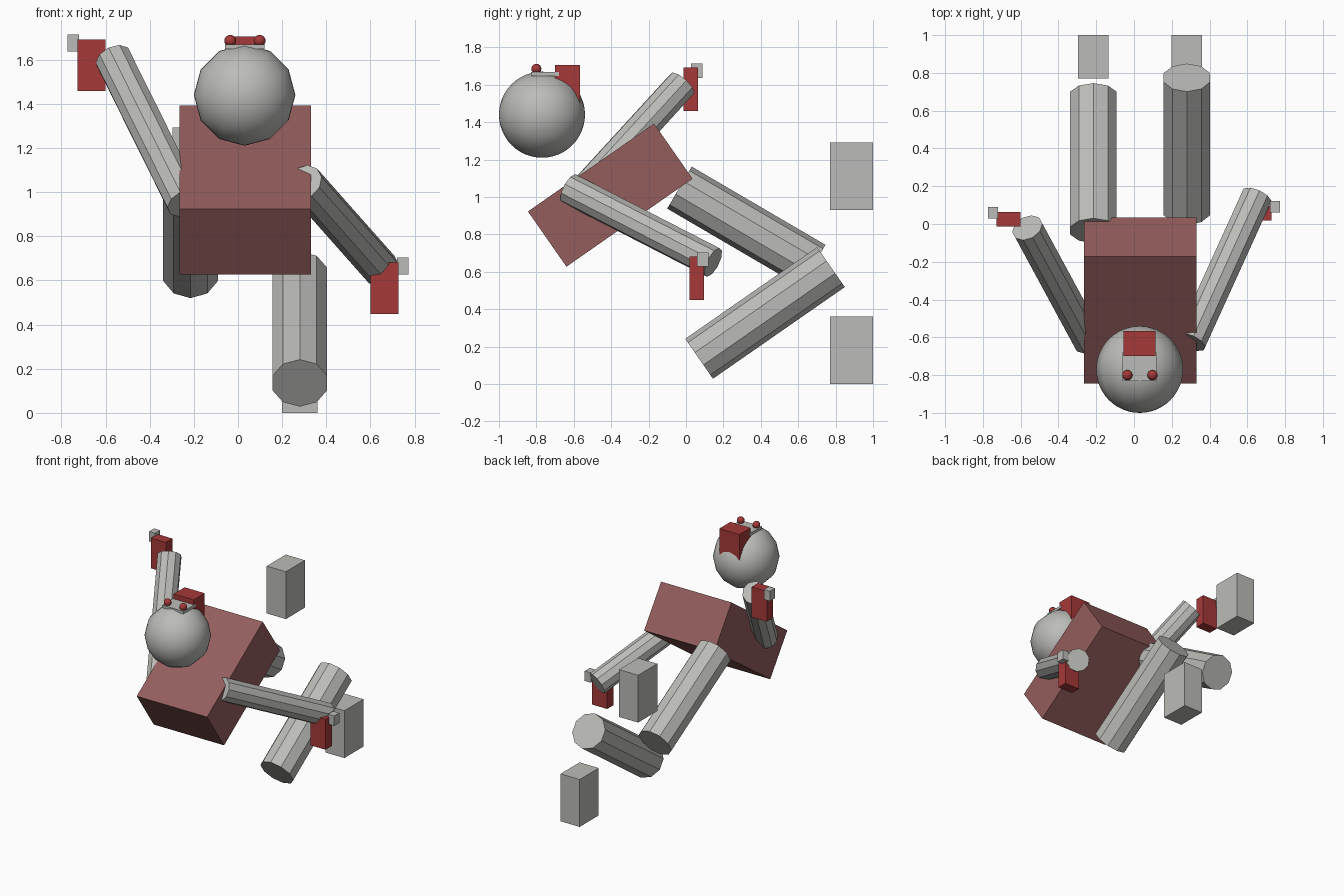
import bpy
import math
from mathutils import Vector

default = bpy.data.objects.get("Cube")
if default:
    bpy.data.objects.remove(default, do_unlink=True)


def make_material(name, color):
    mat = bpy.data.materials.new(name)
    mat.use_nodes = True
    mat.diffuse_color = (*color, 1)
    for node in mat.node_tree.nodes:
        if node.type == 'BSDF_PRINCIPLED':
            node.inputs["Base Color"].default_value = (*color, 1)
    return mat


GREY = make_material("light grey", (0.50, 0.50, 0.48))
MAROON = make_material("dusty red", (0.30, 0.11, 0.11))
RED = make_material("bright red", (0.38, 0.04, 0.04))


def finish(name, mat):
    obj = bpy.context.object
    obj.name = name
    obj.data.materials.append(mat)
    return obj


def box(name, low, high, mat):
    """Upright box between two opposite corners."""
    low, high = Vector(low), Vector(high)
    bpy.ops.mesh.primitive_cube_add(size=1, location=(low + high) / 2)
    obj = finish(name, mat)
    obj.scale = high - low
    return obj


def limb(name, start, end, radius, mat):
    """Faceted cylinder between two points."""
    start, end = Vector(start), Vector(end)
    axis = end - start
    bpy.ops.mesh.primitive_cylinder_add(
        vertices=10, radius=radius, depth=axis.length, location=(start + end) / 2)
    obj = finish(name, mat)
    obj.rotation_euler = axis.to_track_quat('Z', 'Y').to_euler()
    return obj


def ball(name, center, radius, mat, segments, rings):
    bpy.ops.mesh.primitive_uv_sphere_add(
        segments=segments, ring_count=rings, radius=radius, location=center)
    obj = finish(name, mat)
    obj.rotation_euler.x = math.pi / 2
    bpy.ops.object.shade_smooth()
    return obj


# Torso, leaning forward
torso = box("torso", (-0.265, -0.816, 0.83), (0.33, 0.006, 1.19), MAROON)
torso.rotation_euler.x = math.radians(34.9)

# Head with visor plate, eyes and rear block
ball("head", (0.03, -0.77, 1.44), 0.23, GREY, 12, 24)
box("visor_plate", (-0.06, -0.83, 1.648), (0.12, -0.68, 1.668), GREY)
box("head_block", (-0.055, -0.70, 1.50), (0.115, -0.567, 1.705), RED)
for side, x in (("right", -0.035), ("left", 0.098)):
    ball(side + "_eye", (x, -0.80, 1.685), 0.027, RED, 16, 8)

# Arms
limb("right_arm", (-0.24, -0.62, 0.95), (-0.565, -0.02, 1.605), 0.085, GREY)
limb("left_arm", (0.30, -0.625, 1.045), (0.65, 0.145, 0.65), 0.085, GREY)

# Hands with small outer thumbs
for side, sign, y, z in (("right", -1, 0.025, 1.575), ("left", 1, 0.057, 0.565)):
    def span(a, b):
        return sorted((sign * a, sign * b))
    x0, x1 = span(0.60, 0.728)
    box(side + "_hand", (x0, y - 0.039, z - 0.116), (x1, y + 0.039, z + 0.116), RED)
    x0, x1 = span(0.72, 0.772)
    box(side + "_thumb", (x0, y + 0.003, z + 0.062), (x1, y + 0.064, z + 0.138), GREY)

# Legs
limb("right_leg", (-0.215, -0.035, 1.05), (-0.215, 0.68, 0.632), 0.13, GREY)
limb("left_leg", (0.28, 0.07, 0.135), (0.28, 0.775, 0.625), 0.13, GREY)

# Detached feet
for side, x, z in (("right", -0.215, 0.93), ("left", 0.28, 0.0)):
    box(side + "_foot", (x - 0.081, 0.77, z), (x + 0.081, 1.0, z + 0.362), GREY)
